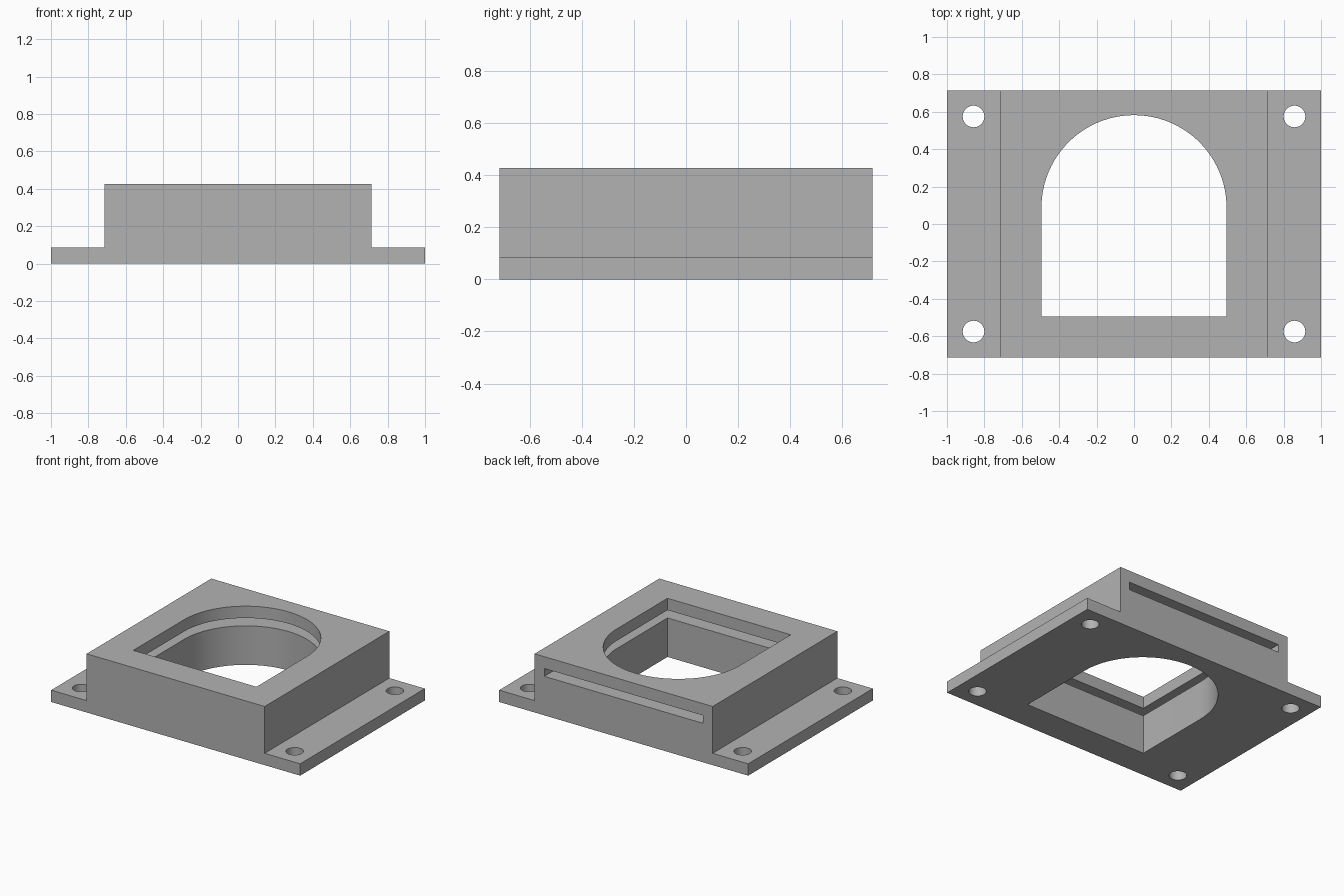
import bpy, bmesh, math
from mathutils import Vector

cube = bpy.data.objects.get("Cube")
if cube:
    bpy.data.objects.remove(cube, do_unlink=True)

HALF_Y, HEIGHT, FLANGE = 0.715, 0.426, 0.086
BLOCK_X = 0.715

grey = bpy.data.materials.new("plain_grey")
grey.use_nodes = True
colour = (0.448, 0.448, 0.448, 1)
grey.diffuse_color = colour
grey.node_tree.nodes["Principled BSDF"].inputs["Base Color"].default_value = colour


def prism(name, points, direction):
    """Extrude a closed outline of 3D points along a direction."""
    bm = bmesh.new()
    face = bm.faces.new([bm.verts.new(p) for p in points])
    result = bmesh.ops.extrude_face_region(bm, geom=[face])
    moved = [v for v in result["geom"] if isinstance(v, bmesh.types.BMVert)]
    bmesh.ops.translate(bm, vec=Vector(direction), verts=moved)
    bmesh.ops.recalc_face_normals(bm, faces=bm.faces)
    mesh = bpy.data.meshes.new(name)
    bm.to_mesh(mesh)
    bm.free()
    mesh.materials.append(grey)
    obj = bpy.data.objects.new(name, mesh)
    bpy.context.collection.objects.link(obj)
    return obj


def arc(cx, cy, radius, z, sweep, steps):
    return [(cx + radius * math.cos(sweep * i / steps),
             cy + radius * math.sin(sweep * i / steps), z) for i in range(steps + 1)]


# Raised block with a thin mounting flange on each side
half = [(1, 0), (1, FLANGE), (BLOCK_X, FLANGE), (BLOCK_X, HEIGHT)]
outline = half + [(-x, z) for x, z in reversed(half)]
housing = prism("housing", [(x, -HALF_Y, z) for x, z in outline], (0, 2 * HALF_Y, 0))

# Arched opening right through the block
R = 0.495
arch = arc(0, 0.087, R, -0.1, math.pi, 48) + [(-R, -R, -0.1), (R, -R, -0.1)]
cutters = [prism("opening_cutter", arch, (0, 0, 1))]

# Flat slot entering from the back for a sliding plate
S, FLOOR, GAP = 0.637, 0.283, 0.057
slot = [(-S, -S, FLOOR), (S, -S, FLOOR), (S, 1, FLOOR), (-S, 1, FLOOR)]
cutters.append(prism("slot_cutter", slot, (0, 0, GAP)))

# Four screw holes in the flanges
for sx in (-1, 1):
    for sy in (-1, 1):
        ring = arc(sx * 0.858, sy * 0.575, 0.058, -0.1, 2 * math.pi, 32)[:-1]
        cutters.append(prism("hole_cutter", ring, (0, 0, 0.3)))

# Cut the body, then discard the cutters
bpy.ops.object.select_all(action="DESELECT")
housing.select_set(True)
bpy.context.view_layer.objects.active = housing
for cutter in cutters:
    cutter.hide_render = True
    mod = housing.modifiers.new(cutter.name, "BOOLEAN")
    mod.operation = "DIFFERENCE"
    mod.solver = "EXACT"
    mod.object = cutter
    bpy.ops.object.modifier_apply(modifier=mod.name)
    bpy.data.objects.remove(cutter, do_unlink=True)

bpy.ops.object.shade_smooth_by_angle(angle=math.radians(30))
